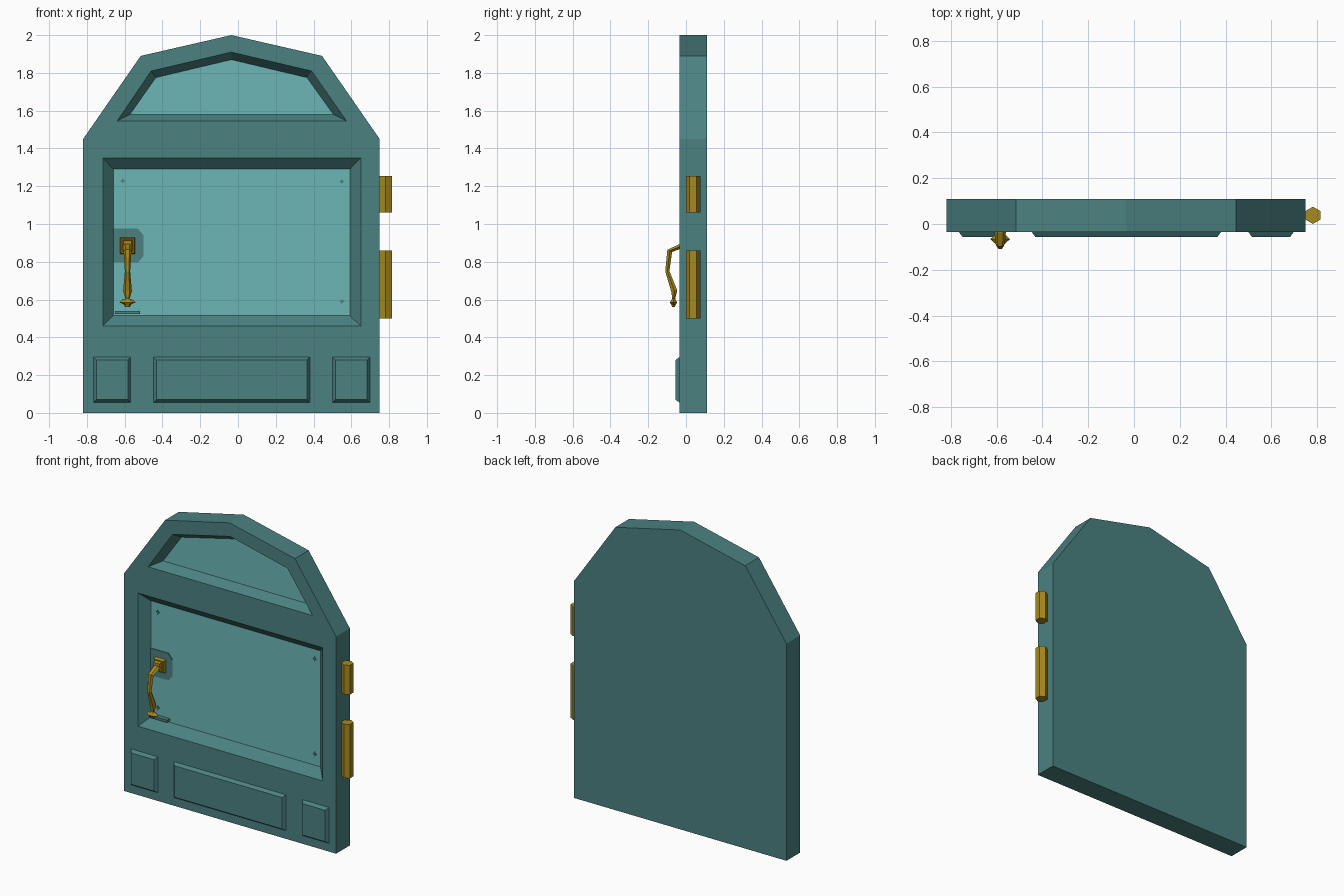
import bpy, bmesh, math
from mathutils import Vector

if "Cube" in bpy.data.objects:
    bpy.data.objects.remove(bpy.data.objects["Cube"])


def material(name, rgb):
    m = bpy.data.materials.new(name)
    m.diffuse_color = (*rgb, 1)
    m.use_nodes = True
    m.node_tree.nodes["Principled BSDF"].inputs["Base Color"].default_value = m.diffuse_color
    return m


TEAL = material("dark teal", (0.07, 0.22, 0.22))
LIGHT = material("light teal", (0.15, 0.47, 0.47))
GOLD = material("old gold", (0.38, 0.25, 0.015))
FRONT, BACK, PANEL = -0.035, 0.11, 0.025


def finish(bm, name, *mats):
    bmesh.ops.recalc_face_normals(bm, faces=bm.faces[:])
    me = bpy.data.meshes.new(name)
    bm.to_mesh(me)
    bm.free()
    for m in mats:
        me.materials.append(m)
    ob = bpy.data.objects.new(name, me)
    bpy.context.collection.objects.link(ob)
    return ob


def ring(bm, pts, y):
    return [bm.verts.new((x, y, z)) for x, z in pts]


def bridge(bm, a, b):
    n = len(a)
    for i in range(n):
        bm.faces.new((a[i], a[(i + 1) % n], b[(i + 1) % n], b[i]))


def rect(x0, x1, z0, z1, inset=0.0):
    return [(x0 + inset, z0 + inset), (x1 - inset, z0 + inset),
            (x1 - inset, z1 - inset), (x0 + inset, z1 - inset)]


def frustum(name, back, y0, front, y1, mat):
    bm = bmesh.new()
    a, b = ring(bm, back, y0), ring(bm, front, y1)
    bridge(bm, a, b)
    bm.faces.new(a)
    bm.faces.new(b)
    return finish(bm, name, mat)


# Door slab with two bevelled recesses and light panels
outline = [(-0.82, 0), (0.75, 0), (0.75, 1.45), (0.445, 1.89),
           (-0.035, 2.0), (-0.515, 1.89), (-0.82, 1.45)]
recesses = [
    (rect(-0.715, 0.65, 0.46, 1.35), rect(-0.66, 0.592, 0.515, 1.29)),
    ([(-0.64, 1.545), (0.575, 1.545), (0.39, 1.81), (-0.035, 1.91), (-0.46, 1.81)],
     [(-0.572, 1.58), (0.505, 1.58), (0.365, 1.775), (-0.035, 1.87), (-0.435, 1.775)]),
]
bm = bmesh.new()
rim = ring(bm, outline, FRONT)
holes = [(ring(bm, o, FRONT), ring(bm, i, PANEL)) for o, i in recesses]
edges = []
for loop in [rim] + [h[0] for h in holes]:
    for i in range(len(loop)):
        edges.append(bm.edges.new((loop[i], loop[(i + 1) % len(loop)])))
bmesh.ops.triangle_fill(bm, use_beauty=True, use_dissolve=False,
                        edges=edges, normal=(0, -1, 0))
back = ring(bm, outline, BACK)
bridge(bm, rim, back)
bm.faces.new(back)
for outer, inner in holes:
    bridge(bm, outer, inner)
    bm.faces.new(inner).material_index = 1
finish(bm, "door", TEAL, LIGHT)

# Raised lower panels
for i, (x0, x1) in enumerate([(-0.765, -0.568), (-0.447, 0.38), (0.5, 0.698)]):
    frustum(f"lower_panel_{i}", rect(x0, x1, 0.055, 0.295), FRONT,
            rect(x0, x1, 0.055, 0.295, 0.015), -0.056, TEAL)

# Hexagonal hinges on the right edge
for i, (z0, z1) in enumerate([(0.5, 0.86), (1.06, 1.255)]):
    bm = bmesh.new()
    bmesh.ops.create_cone(bm, cap_ends=True, segments=6, radius1=0.0375,
                          radius2=0.0375, depth=z1 - z0)
    hexes = max(bm.verts, key=lambda v: v.co.y).co.y > 0.037
    for v in bm.verts:
        if not hexes:
            v.co.x, v.co.y = v.co.y, v.co.x
        v.co += Vector((0.782, 0.038, (z0 + z1) / 2))
    finish(bm, f"hinge_{i}", GOLD)

# Handle back plate, cut at the panel edge, and the small catch ledge
plate = [(-0.66, 0.795), (-0.53, 0.795), (-0.5, 0.83), (-0.5, 0.94),
         (-0.53, 0.975), (-0.66, 0.975)]
frustum("handle_plate", plate, PANEL + 0.001, plate, PANEL - 0.005, TEAL)
ledge = rect(-0.65, -0.52, 0.524, 0.54)
frustum("catch_ledge", ledge, PANEL + 0.001, ledge, PANEL - 0.03, TEAL)

# Corner studs on the panel
for i, (x, z) in enumerate([(-0.61, 1.228), (0.55, 1.225), (0.55, 0.59), (-0.61, 0.59)]):
    star = [(x + r * math.cos(k * math.pi / 4), z + r * math.sin(k * math.pi / 4))
            for k, r in enumerate([0.015, 0.007] * 4)]
    frustum(f"stud_{i}", star, PANEL + 0.001, star, PANEL - 0.005, TEAL)

# Handle mount, two stepped blocks
m = (-0.625, -0.545, 0.84, 0.93)
frustum("handle_mount", rect(*m), PANEL, rect(*m, 0.006), -0.005, GOLD)
frustum("handle_mount_step", rect(*m, 0.012), 0.0, rect(*m, 0.018), -0.025, GOLD)

# Curved handle: lofted six-sided rings (y, z, half width, half thickness)
path = [(0.01, 0.89, 0.025, 0.014), (-0.035, 0.88, 0.025, 0.012),
        (-0.086, 0.858, 0.021, 0.014), (-0.099, 0.75, 0.014, 0.011),
        (-0.062, 0.645, 0.023, 0.016), (-0.065, 0.605, 0.011, 0.008),
        (-0.066, 0.597, 0.03, 0.012), (-0.066, 0.585, 0.043, 0.02),
        (-0.066, 0.574, 0.018, 0.012), (-0.066, 0.56, 0.014, 0.007)]
bm = bmesh.new()
rings = []
for i, (y, z, hw, ht) in enumerate(path):
    p, q = path[max(i - 1, 0)], path[min(i + 1, len(path) - 1)]
    t = Vector((0, q[0] - p[0], q[1] - p[1])).normalized()
    if i > 4:
        t = Vector((0, 0, -1))
    n = t.cross(Vector((1, 0, 0)))
    c = Vector((-0.585, y, z))
    section = [(1, 0), (0.5, 1), (-0.5, 1), (-1, 0), (-0.5, -1), (0.5, -1)]
    rings.append([bm.verts.new(c + Vector((u * hw, 0, 0)) + n * (v * ht))
                  for u, v in section])
for a, b in zip(rings, rings[1:]):
    bridge(bm, a, b)
bm.faces.new(rings[0])
bm.faces.new(rings[-1])
finish(bm, "handle", GOLD)
